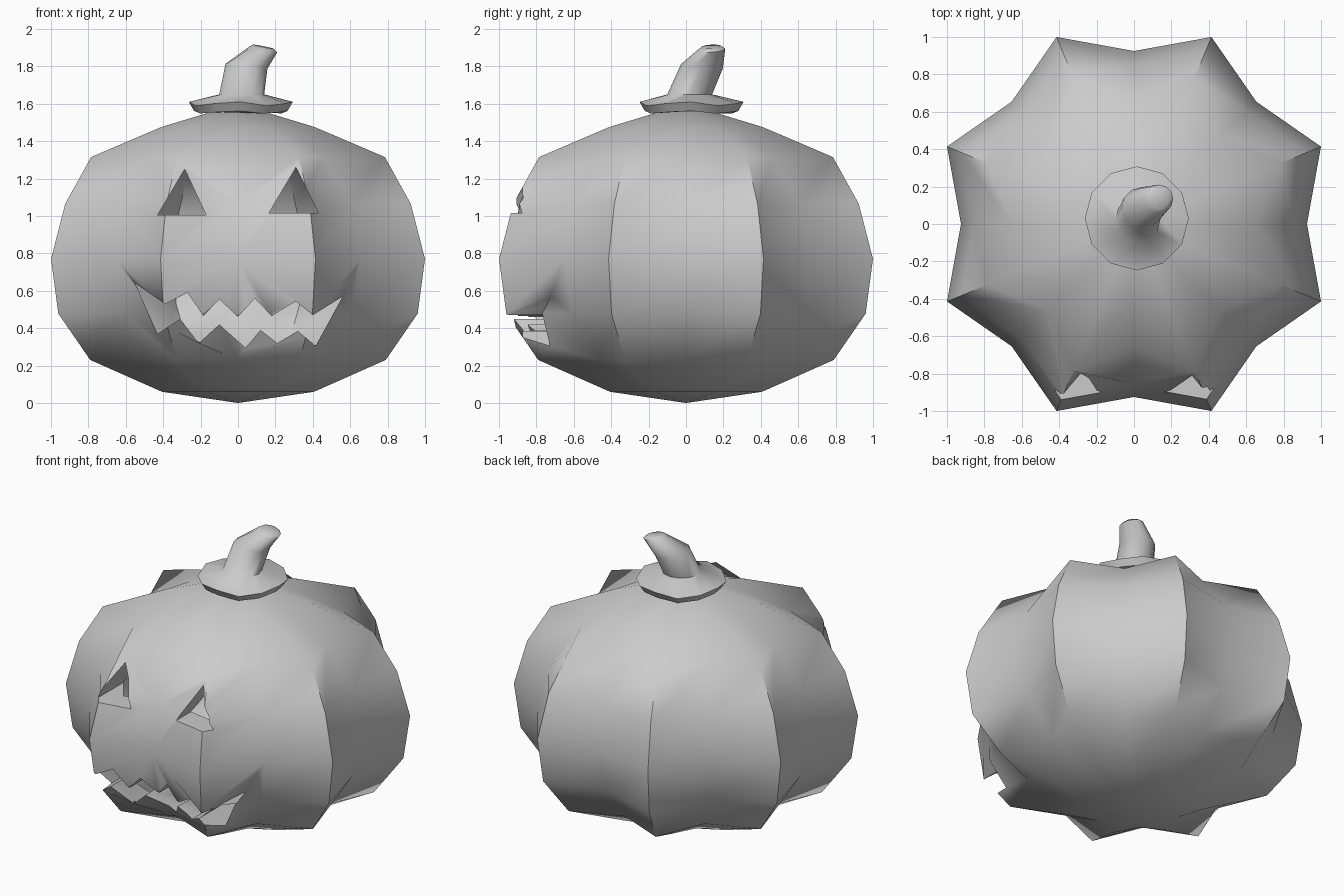
import bpy, bmesh
from math import sin, cos, pi, radians

if "Cube" in bpy.data.objects:
    bpy.data.objects.remove(bpy.data.objects["Cube"])

SEG, MID = 16, 0.77


def new_object(name, bm):
    mesh = bpy.data.meshes.new(name)
    bm.to_mesh(mesh)
    bm.free()
    ob = bpy.data.objects.new(name, mesh)
    bpy.context.collection.objects.link(ob)
    return ob


def bridge(bm, a, b, flip=False):
    n = len(a)
    for i in range(n):
        f = [a[i], a[(i + 1) % n], b[(i + 1) % n], b[i]]
        bm.faces.new(f[::-1] if flip else f)


def fan(bm, ring, tip, flip):
    n = len(ring)
    for i in range(n):
        f = [ring[i], ring[(i + 1) % n], tip]
        bm.faces.new(f[::-1] if flip else f)


def smooth(ob, angle):
    bpy.ops.object.select_all(action='DESELECT')
    ob.select_set(True)
    bpy.context.view_layer.objects.active = ob
    bpy.ops.object.shade_smooth_by_angle(angle=radians(angle))


# Body: ridged sphere, (height, ridge radius, valley radius) per ring
PROFILE = [(0.06, .44, .354), (0.23, .855, .654), (0.478, 1.04, .855), (0.77, 1.082, .925),
           (1.065, 1.0, .855), (1.315, .85, .654), (1.475, .445, .36)]


def shell(bm, s, inward):
    rings = []
    for z, ridge, valley in PROFILE:
        ring = []
        for i in range(SEG):
            a = 2 * pi * i / SEG
            r = (ridge if i % 2 else valley) * s
            ring.append(bm.verts.new((r * cos(a), r * sin(a), MID + (z - MID) * s)))
        rings.append(ring)
    for lo, hi in zip(rings, rings[1:]):
        bridge(bm, lo, hi, inward)
    fan(bm, rings[0], bm.verts.new((0, 0, MID - MID * s)), not inward)
    fan(bm, rings[-1], bm.verts.new((0, 0, MID + 0.83 * s)), inward)


bm = bmesh.new()
shell(bm, 1.0, False)
shell(bm, 0.83, True)          # hollow inside
body = new_object("pumpkin_body", bm)

# Carved face: prisms cut through the front wall
MOUTH = [(-.55, .64), (-.39, .53), (-.27, .59), (-.185, .465), (-.1, .555), (0, .46), (.09, .56),
         (.18, .465), (.31, .545), (.4, .47), (.56, .57), (.415, .305), (.32, .385), (.21, .32),
         (.12, .39), (.04, .295), (-.1, .42), (-.21, .32), (-.31, .45), (-.43, .37)]
LEFT_EYE = [(-.43, 1.005), (-.285, 1.25), (-.17, 1.005)]
RIGHT_EYE = [(.165, 1.015), (.31, 1.26), (.43, 1.015)]

bm = bmesh.new()
for outline in (MOUTH, LEFT_EYE, RIGHT_EYE):
    front = [bm.verts.new((x, -1.3, z)) for x, z in outline]
    back = [bm.verts.new((x, -0.35, z)) for x, z in outline]
    bm.faces.new(front)
    bm.faces.new(back[::-1])
    bridge(bm, front, back)
bmesh.ops.recalc_face_normals(bm, faces=bm.faces)
cutter = new_object("face_cutter", bm)
cutter.hide_render = True

mod = body.modifiers.new("carve", 'BOOLEAN')
mod.operation = 'DIFFERENCE'
mod.solver = 'EXACT'
mod.object = cutter
bpy.context.view_layer.objects.active = body
bpy.ops.object.modifier_apply(modifier="carve")
bpy.data.objects.remove(cutter)
smooth(body, 62)

# Stem: wavy flange rising into a leaning stalk
# (centre x, y, z, radius, tilt in x, tilt in y, wave height)
STEM = [(.015, .03, 1.555, .25, 0, 0, .008), (.015, .03, 1.6, .278, 0, 0, .012),
        (.02, .02, 1.65, .12, 0, 0, 0), (.045, .085, 1.80, .112, -.12, -.1, 0),
        (.135, .135, 1.89, .075, -.2, .05, 0), (.135, .135, 1.905, .055, -.2, .05, 0)]
bm = bmesh.new()
rings = []
for cx, cy, z, r, tx, ty, wave in STEM:
    ring = []
    for i in range(12):
        a = 2 * pi * i / 12
        x, y = r * cos(a), r * sin(a)
        ring.append(bm.verts.new((cx + x, cy + y, z + tx * x + ty * y + wave * cos(4 * a + 0.6))))
    rings.append(ring)
for lo, hi in zip(rings, rings[1:]):
    bridge(bm, lo, hi)
bm.faces.new(rings[0][::-1])
bm.faces.new(rings[-1])
stem = new_object("stem", bm)
smooth(stem, 58)
